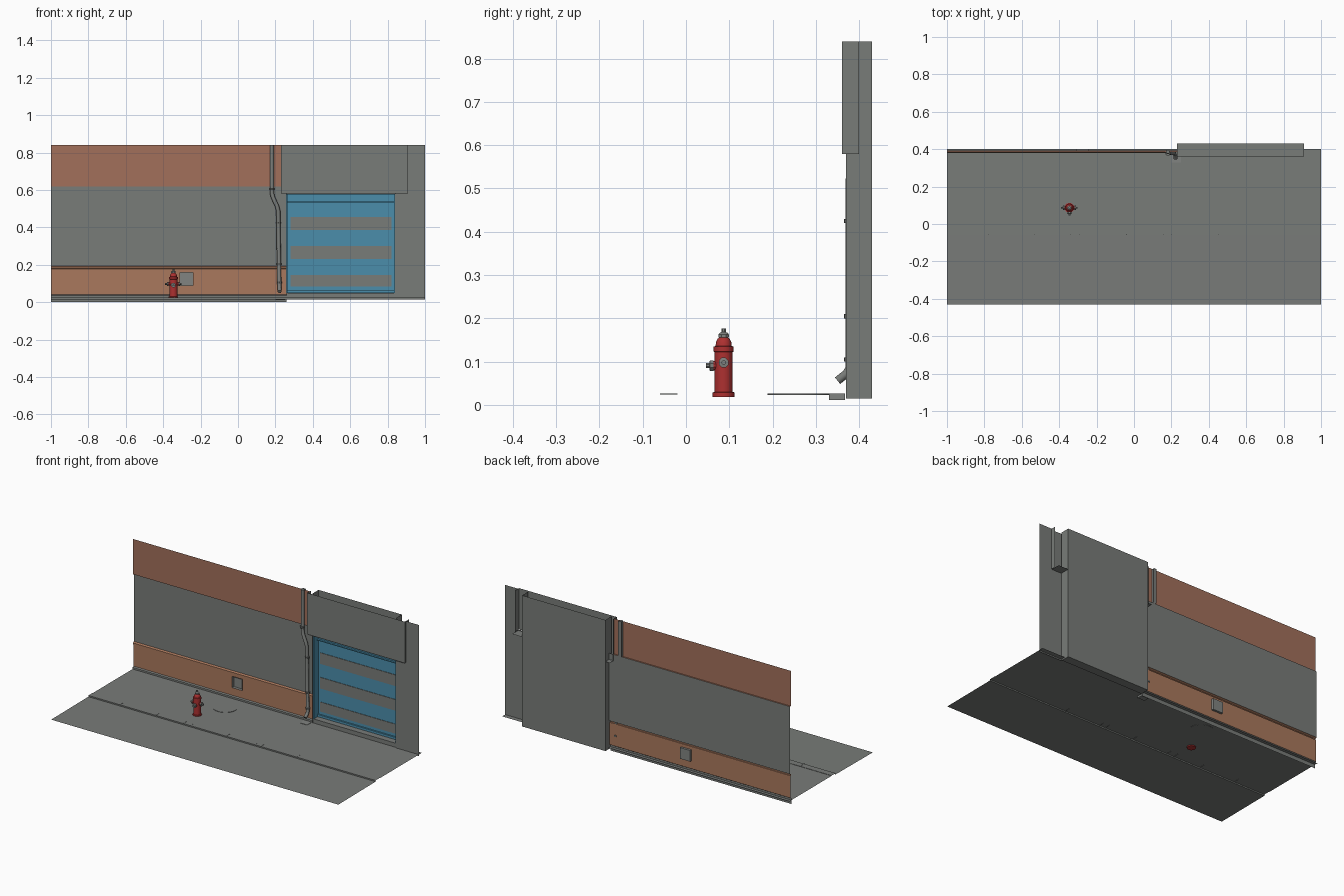
import bpy, bmesh, math
from mathutils import Vector, Matrix

if "Cube" in bpy.data.objects:
    bpy.data.objects.remove(bpy.data.objects["Cube"])


def material(name, rgb):
    m = bpy.data.materials.new(name)
    m.diffuse_color = (*rgb, 1)
    m.use_nodes = True
    m.node_tree.nodes["Principled BSDF"].inputs["Base Color"].default_value = m.diffuse_color
    return m


GRAY = material("concrete gray", (0.19, 0.20, 0.19))
METAL = material("metal gray", (0.22, 0.23, 0.22))
BRICK = material("brick brown", (0.36, 0.16, 0.105))
BRICK2 = material("light brick", (0.40, 0.19, 0.11))
BLUE = material("shutter blue", (0.07, 0.27, 0.41))
RED = material("hydrant red", (0.42, 0.03, 0.03))


def finish(name, bm, *mats):
    me = bpy.data.meshes.new(name)
    bm.to_mesh(me)
    bm.free()
    ob = bpy.data.objects.new(name, me)
    bpy.context.collection.objects.link(ob)
    for m in mats:
        me.materials.append(m)
    return ob


def sheet(name, path, sweep, mat):
    """Open sheet: a path of points swept along a vector."""
    bm = bmesh.new()
    a = [bm.verts.new(p) for p in path]
    b = [bm.verts.new(Vector(p) + Vector(sweep)) for p in path]
    for i in range(len(a) - 1):
        bm.faces.new((a[i], b[i], b[i + 1], a[i + 1]))
    return finish(name, bm, mat)


def wall(name, x0, x1, y, z0, z1, mat):
    return sheet(name, [(x0, y, z0), (x0, y, z1)], (x1 - x0, 0, 0), mat)


def box(name, x0, x1, y0, y1, z0, z1, mat):
    bm = bmesh.new()
    m = Matrix.Translation(((x0 + x1) / 2, (y0 + y1) / 2, (z0 + z1) / 2)) @ \
        Matrix.Diagonal((x1 - x0, y1 - y0, z1 - z0, 1))
    bmesh.ops.create_cube(bm, size=1, matrix=m)
    return finish(name, bm, mat)


def lathe(name, profile, origin, axis, n, mat, smooth=True):
    """Revolve (radius, height) points about an axis through origin."""
    bm = bmesh.new()
    q = Vector((0, 0, 1)).rotation_difference(Vector(axis))
    rings = [[bm.verts.new(Vector(origin) + q @ Vector((r * math.cos(t), r * math.sin(t), h)))
              for t in (2 * math.pi * (i + .5) / n for i in range(n))] for r, h in profile]
    for a, b in zip(rings, rings[1:]):
        for i in range(n):
            j = (i + 1) % n
            bm.faces.new((a[i], a[j], b[j], b[i]))
    bm.faces.new(rings[0][::-1])
    bm.faces.new(rings[-1])
    ob = finish(name, bm, mat)
    if smooth:
        bpy.context.view_layer.objects.active = ob
        ob.select_set(True)
        bpy.ops.object.shade_smooth_by_angle(angle=math.radians(35))
        ob.select_set(False)
    return ob


# Street, raised kerb and pavement
sheet("street_and_pavement", [(-1, y, z) for y, z in
      [(-.43, .015), (-.06, .018), (-.06, .026), (-.02, .026), (-.02, .024), (.40, .024)]],
      (2, 0, 0), GRAY)
for i, x in enumerate((-.78, -.53, -.34, -.29, -.04, .16, .20, .45)):
    box(f"kerb_joint_{i}", x - .0015, x + .0015, -.06, -.02, .024, .027, GRAY)
lathe("manhole_cover", [(.072, 0), (.072, .003)], (-.27, .26, .023), (0, 0, 1), 28, GRAY)

# Left wall: footing, brick base with ledge, plaster, upper brick
sheet("wall_footing", [(-1, .38, 0), (-1, .38, .035), (-1, .388, .04)], (1.26, 0, 0), GRAY)
vx0, vx1, vz0, vz1 = -.31, -.24, .09, .16
for i, (x0, x1, z0, z1) in enumerate([(-1, vx0, .04, .18), (vx1, .26, .04, .18),
                                      (vx0, vx1, .04, vz0), (vx0, vx1, vz1, .18)]):
    wall(f"brick_base_{i}", x0, x1, .388, z0, z1, BRICK2)
sheet("brick_ledge", [(-1, .388, .178), (-1, .382, .18), (-1, .382, .188), (-1, .394, .193)],
      (1.26, 0, 0), BRICK2)
wall("plaster_wall", -1, .26, .394, .193, .618, GRAY)
sheet("upper_brick", [(-1, .394, .618), (-1, .386, .618), (-1, .386, .84)], (1.17, 0, 0), BRICK)
sheet("upper_brick_end", [(.192, .394, .618), (.192, .386, .618), (.192, .386, .84)],
      (.04, 0, 0), BRICK)
wall("pipe_channel", .17, .192, .40, .618, .84, GRAY)

# Vent set into the brick base
wall("vent_panel", vx0, vx1, .402, vz0, vz1, METAL)
sheet("vent_sides", [(vx0, .384, vz0), (vx1, .384, vz0), (vx1, .384, vz1), (vx0, .384, vz1),
                     (vx0, .384, vz0)], (0, .018, 0), METAL)

# Right wall and doorway recess
wall("right_pier", .84, 1, .37, .015, .58, GRAY)
wall("right_pier_top", .91, 1, .37, .58, .84, GRAY)
sheet("recess_shell", [(.84, .37, .015), (.84, .43, .015), (.26, .43, .015), (.26, .37, .015)],
      (0, 0, .825), GRAY)
box("door_sill", .26, .84, .375, .43, .015, .05, GRAY)

# Overhanging front panel above the door
sheet("overhang", [(.23, .40, .58), (.23, .36, .58), (.91, .36, .58), (.91, .40, .58)],
      (0, 0, .26), GRAY)
sheet("overhang_soffit", [(.23, .36, .578), (.23, .43, .578)], (.68, 0, 0), GRAY)

# Roller shutter with gray bands, rail and blue jambs
wall("shutter", .26, .84, .42, .05, .578, BLUE)
for i, (z0, z1) in enumerate([(.085, .145), (.23, .30), (.385, .455)]):
    box(f"shutter_band_{i}", .28, .82, .417, .421, z0, z1, GRAY)
box("shutter_top_rail", .262, .838, .408, .42, .532, .538, BLUE)
box("shutter_bottom_rail", .262, .838, .41, .42, .052, .066, BLUE)
for i, x in enumerate((.261, .835)):
    box(f"shutter_jamb_{i}", x, x + .004, .375, .42, .05, .578, BLUE)

# Downpipe with collars and drain
cu = bpy.data.curves.new("downpipe", 'CURVE')
cu.dimensions = '3D'
cu.bevel_depth = .011
cu.bevel_resolution = 1
cu.use_fill_caps = True
pts = [(.181, .386, .84), (.181, .384, .585), (.187, .381, .56), (.208, .378, .515),
       (.215, .378, .49), (.221, .378, .085), (.222, .37, .072), (.222, .35, .056)]
sp = cu.splines.new('POLY')
sp.points.add(len(pts) - 1)
for p, c in zip(sp.points, pts):
    p.co = (*c, 1)
pipe = bpy.data.objects.new("downpipe", cu)
bpy.context.collection.objects.link(pipe)
cu.materials.append(GRAY)
bpy.context.view_layer.objects.active = pipe
pipe.select_set(True)
bpy.ops.object.convert(target='MESH')
bpy.ops.object.select_all(action='DESELECT')
for i, (x, z) in enumerate([(.181, .60), (.217, .42), (.22, .20), (.221, .10)]):
    lathe(f"pipe_collar_{i}", [(.014, 0), (.014, .01)], (x, .379, z), (0, 0, 1), 10, GRAY)
box("drain_grate", .20, .25, .33, .367, .012, .026, METAL)

# Fire hydrant
hx, hy = -.345, .087
lathe("hydrant_body", [(.026, .018), (.026, .029), (.021, .030), (.021, .122), (.0235, .123),
                       (.0235, .135), (.019, .136), (.018, .145), (.014, .153), (.008, .157)],
      (hx, hy, 0), (0, 0, 1), 16, RED)
lathe("hydrant_cap", [(.013, .156), (.013, .163), (.009, .167), (.006, .168), (.006, .177)],
      (hx, hy, 0), (0, 0, 1), 8, METAL)
for name, d, z, r, l in [("left", (-1, 0, 0), .098, .012, .041), ("right", (1, 0, 0), .098, .012, .041),
                         ("front", (0, -1, 0), .091, .013, .038)]:
    o = (hx, hy, z)
    lathe(f"hydrant_{name}_neck", [(r - .002, .01), (r - .002, l - .012)], o, d, 10, RED)
    lathe(f"hydrant_{name}_nozzle", [(r, l - .014), (r, l - .006), (r * .45, l - .005),
                                     (r * .45, l + .003)], o, d, 8, METAL)
